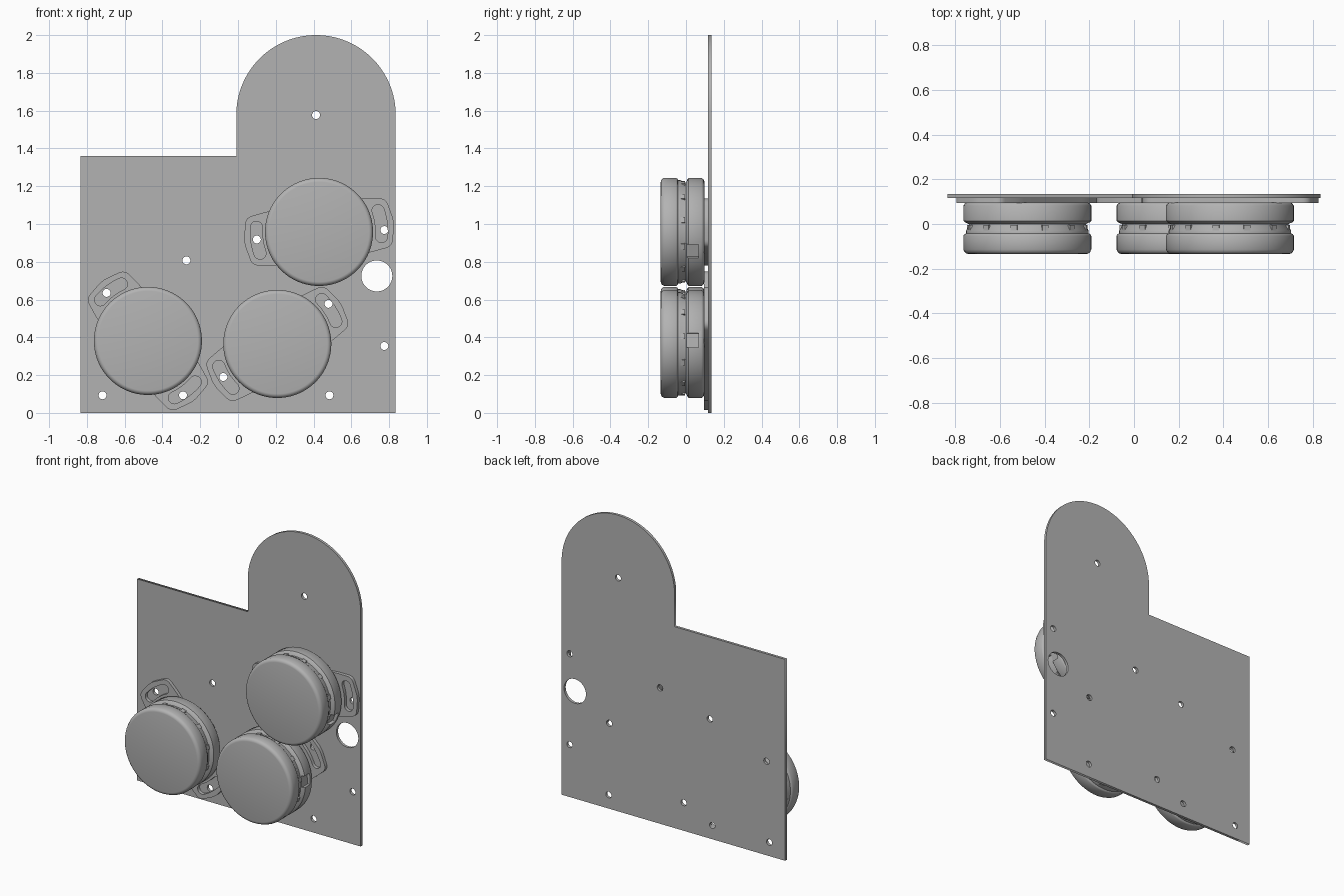
import bpy, bmesh
from math import sin, cos, pi, radians
from mathutils import Matrix, Vector

cube = bpy.data.objects.get("Cube")
if cube:
    bpy.data.objects.remove(cube)

grey = bpy.data.materials.new("plain_grey")
grey.use_nodes = True
GREY = (0.45, 0.45, 0.45, 1)
grey.diffuse_color = GREY
grey.node_tree.nodes["Principled BSDF"].inputs["Base Color"].default_value = GREY

UPRIGHT = Matrix.Rotation(pi / 2, 4, 'X')   # local z points to the front


def add(name, data, matrix=Matrix()):
    ob = bpy.data.objects.new(name, data)
    bpy.context.collection.objects.link(ob)
    ob.matrix_world = matrix
    return ob


def select(ob):
    bpy.ops.object.select_all(action='DESELECT')
    ob.select_set(True)
    bpy.context.view_layer.objects.active = ob


def arc(cx, cy, r, a0, a1, n):
    return [(cx + r * cos(a0 + (a1 - a0) * i / n), cy + r * sin(a0 + (a1 - a0) * i / n))
            for i in range(n + 1)]


def circle(cx, cy, r, n=32):
    return arc(cx, cy, r, 0, 2 * pi, n)[:-1]


def sheet(name, loops, thickness):
    """Flat sheet from an outline followed by its holes."""
    cu = bpy.data.curves.new(name, 'CURVE')
    cu.dimensions, cu.fill_mode, cu.extrude = '2D', 'BOTH', thickness / 2
    for loop in loops:
        sp = cu.splines.new('POLY')
        sp.points.add(len(loop) - 1)
        for p, (x, y) in zip(sp.points, loop):
            p.co = (x, y, 0, 1)
        sp.use_cyclic_u = True
    ob = add(name, cu)
    select(ob)
    bpy.ops.object.convert(target='MESH')
    ob = bpy.context.object
    ob.data.materials.clear()
    ob.data.materials.append(grey)
    return ob


def rounded(points, r, n=6):
    """Round the corners of a polygon with quadratic curves."""
    out = []
    for i, p in enumerate(points):
        p = Vector(p)
        a, b = [p + (Vector(q) - p).normalized() * r
                for q in (points[i - 1], points[(i + 1) % len(points)])]
        for k in range(n + 1):
            t = k / n
            out.append(tuple(a * (1 - t) ** 2 + p * 2 * t * (1 - t) + b * t * t))
    return out


# Back plate: block with an arched tower, screw holes and one large hole
outline = [(-0.835, 0), (0.835, 0)] + arc(0.413, 1.578, 0.422, 0, pi, 64) + \
          [(-0.009, 1.36), (-0.835, 1.36)]
screws = [(0.413, 1.577), (0.10, 0.918), (0.775, 0.968), (-0.273, 0.807),
          (-0.696, 0.635), (0.479, 0.577), (0.775, 0.354), (-0.717, 0.093),
          (-0.291, 0.093), (-0.077, 0.19), (0.484, 0.093)]
holes = [circle(x, z, 0.021, 20) for x, z in screws] + [circle(0.735, 0.725, 0.082, 48)]
plate = sheet("back_plate", [outline] + holes, 0.018)
plate.matrix_world = Matrix.Translation((0, 0.126, 0)) @ UPRIGHT

# Mounting bracket: bar with a slotted ear at each end
ear = [(0.25, -0.145), (0.374, -0.128), (0.402, 0), (0.374, 0.128), (0.25, 0.145)]
bar = rounded(ear + [(-x, -y) for x, y in ear], 0.035)
slot = arc(0, 0, 0.364, -0.21, 0.21, 10) + \
    arc(0.332 * cos(0.21), 0.332 * sin(0.21), 0.032, 0.21, 0.21 + pi, 10)[1:-1] + \
    arc(0, 0, 0.300, 0.21, -0.21, 10) + \
    arc(0.332 * cos(0.21), -0.332 * sin(0.21), 0.032, pi - 0.21, 2 * pi - 0.21, 10)[1:-1]
bracket = sheet("bracket_1", [bar, slot, [(-x, -y) for x, y in slot]], 0.022)

# Grooved drum: lathed profile (radius, height towards the front)
profile = [(0, 0.134), (0.264, 0.134), (0.273, 0.132), (0.281, 0.125), (0.286, 0.114),
           (0.286, 0.053), (0.282, 0.046), (0.274, 0.042), (0.274, 0.030),
           (0.262, 0.008), (0.262, 0), (0.280, -0.008), (0.286, -0.014),
           (0.286, -0.082), (0.279, -0.092), (0.268, -0.097), (0, -0.097)]
bm = bmesh.new()
verts = [bm.verts.new((r, 0, z)) for r, z in profile]
edges = [bm.edges.new(pair) for pair in zip(verts, verts[1:])]
bmesh.ops.spin(bm, geom=verts + edges, cent=(0, 0, 0), axis=(0, 0, 1),
               angle=2 * pi, steps=96, use_merge=True)
bmesh.ops.remove_doubles(bm, verts=bm.verts, dist=0.0001)
bmesh.ops.recalc_face_normals(bm, faces=bm.faces)
mesh = bpy.data.meshes.new("drum")
bm.to_mesh(mesh)
bm.free()
mesh.materials.append(grey)
drum = add("drum_1", mesh)

# Notch in the rear rim
bm = bmesh.new()
bmesh.ops.create_cube(bm, size=1, matrix=Matrix.Rotation(radians(-29), 4, 'Z')
                      @ Matrix.Translation((0.29, 0, -0.03))
                      @ Matrix.Diagonal((0.05, 0.075, 0.07, 1)))
cut_mesh = bpy.data.meshes.new("notch_cutter")
bm.to_mesh(cut_mesh)
bm.free()
cutter = add("notch_cutter", cut_mesh)
cutter.hide_render = True
mod = drum.modifiers.new("notch", 'BOOLEAN')
mod.operation, mod.object, mod.solver = 'DIFFERENCE', cutter, 'EXACT'
select(drum)
bpy.ops.object.modifier_apply(modifier=mod.name)
bpy.data.objects.remove(cutter)
bpy.ops.object.shade_smooth_by_angle(angle=radians(35))

# Small teeth inside the groove
bm = bmesh.new()
for i in range(12):
    bmesh.ops.create_cube(bm, size=1, matrix=Matrix.Rotation(i * pi / 6 + 0.1, 4, 'Z')
                          @ Matrix.Translation((0.264, 0, 0.018))
                          @ Matrix.Diagonal((0.018, 0.03, 0.026, 1)))
teeth_mesh = bpy.data.meshes.new("groove_teeth")
bm.to_mesh(teeth_mesh)
bm.free()
teeth_mesh.materials.append(grey)
teeth = add("groove_teeth_1", teeth_mesh)

# Three drum assemblies, each turned on the plate: x, z, angle
spots = [(-0.477, 0.381, -53), (0.208, 0.365, 33), (0.429, 0.958, 7.8)]
for i, (x, z, turn) in enumerate(spots, 1):
    for part, y in ((drum, 0), (teeth, 0), (bracket, 0.106)):
        ob = part if i == 1 else add(f"{part.name[:-2]}_{i}", part.data)
        ob.matrix_world = Matrix.Translation((x, y, z)) @ UPRIGHT @ \
            Matrix.Rotation(radians(turn), 4, 'Z')
